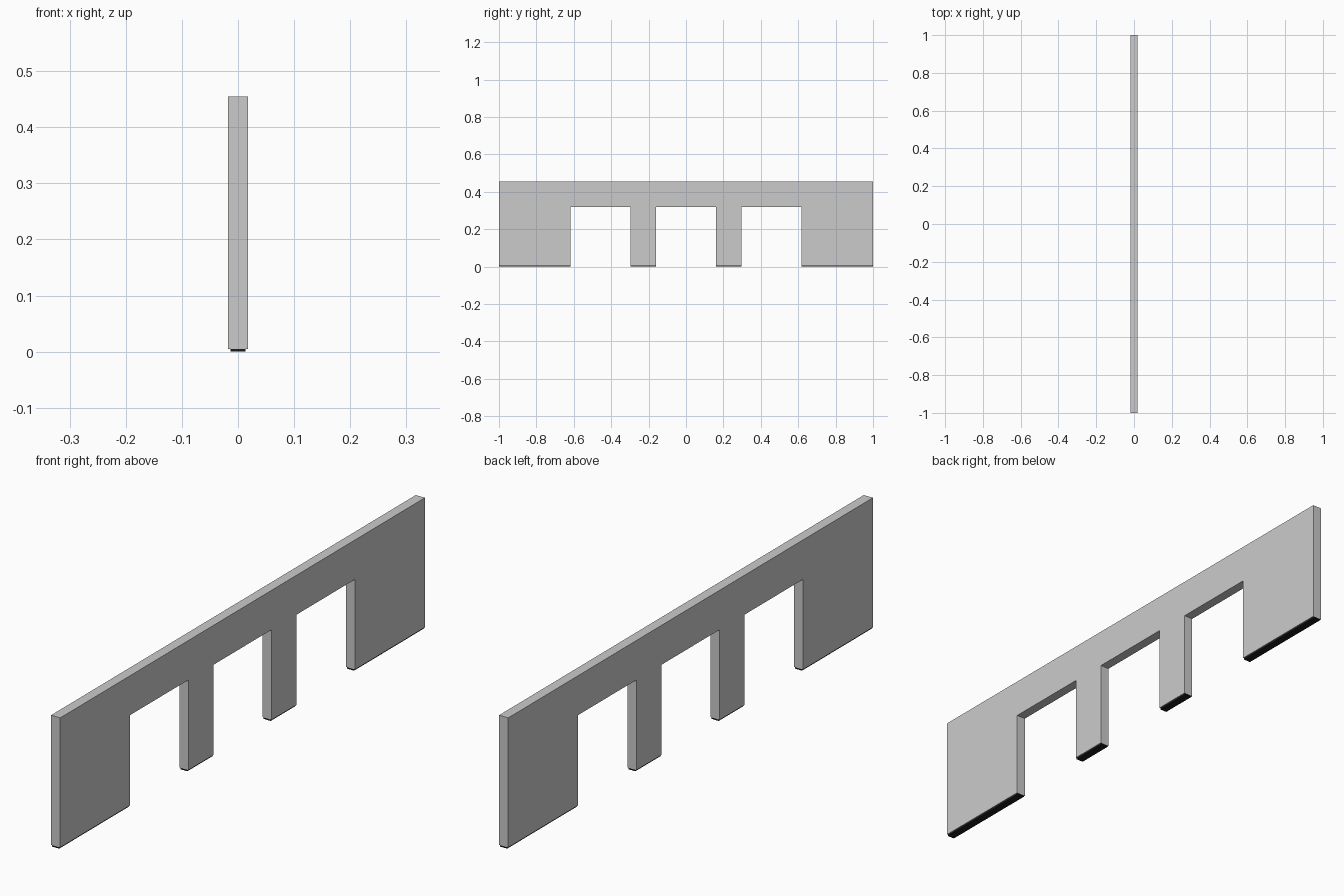
import bpy
import bmesh

if "Cube" in bpy.data.objects:
    bpy.data.objects.remove(bpy.data.objects["Cube"])

HALF_X = 0.0175      # half the panel thickness
TOP, BASE = 0.455, 0.005
LINTEL = 0.318       # height of the opening tops
LEGS = [(-1.0, -0.617), (-0.297, -0.16), (0.16, 0.297), (0.617, 1.0)]


def new_object(name, bm):
    mesh = bpy.data.meshes.new(name)
    bmesh.ops.recalc_face_normals(bm, faces=bm.faces)
    bm.to_mesh(mesh)
    bm.free()
    obj = bpy.data.objects.new(name, mesh)
    bpy.context.collection.objects.link(obj)
    return obj


def extruded_profile(name, points, half_x):
    """Extrude a closed (y, z) outline along x, centred on x = 0."""
    bm = bmesh.new()
    face = bm.faces.new([bm.verts.new((-half_x, y, z)) for y, z in points])
    out = bmesh.ops.extrude_face_region(bm, geom=[face])
    verts = [v for v in out["geom"] if isinstance(v, bmesh.types.BMVert)]
    bmesh.ops.translate(bm, verts=verts, vec=(2 * half_x, 0, 0))
    return new_object(name, bm)


# Panel: one outline that runs down and up around each leg
outline = [(1.0, TOP), (-1.0, TOP)]
for i, (y0, y1) in enumerate(LEGS):
    if i > 0:
        outline.append((y0, LINTEL))
    outline += [(y0, BASE), (y1, BASE)]
    if i < len(LEGS) - 1:
        outline.append((y1, LINTEL))
extruded_profile("panel", outline, HALF_X)

# Dark foot strips under each leg, slightly narrower than the panel
dark = bpy.data.materials.new("dark_foot")
dark.diffuse_color = (0.012, 0.012, 0.012, 1)
dark.use_nodes = True
dark.node_tree.nodes["Principled BSDF"].inputs["Base Color"].default_value = dark.diffuse_color
for i, (y0, y1) in enumerate(LEGS):
    strip = extruded_profile(f"foot_strip_{i + 1}",
                             [(y0, 0), (y1, 0), (y1, BASE), (y0, BASE)], 0.0135)
    strip.data.materials.append(dark)
